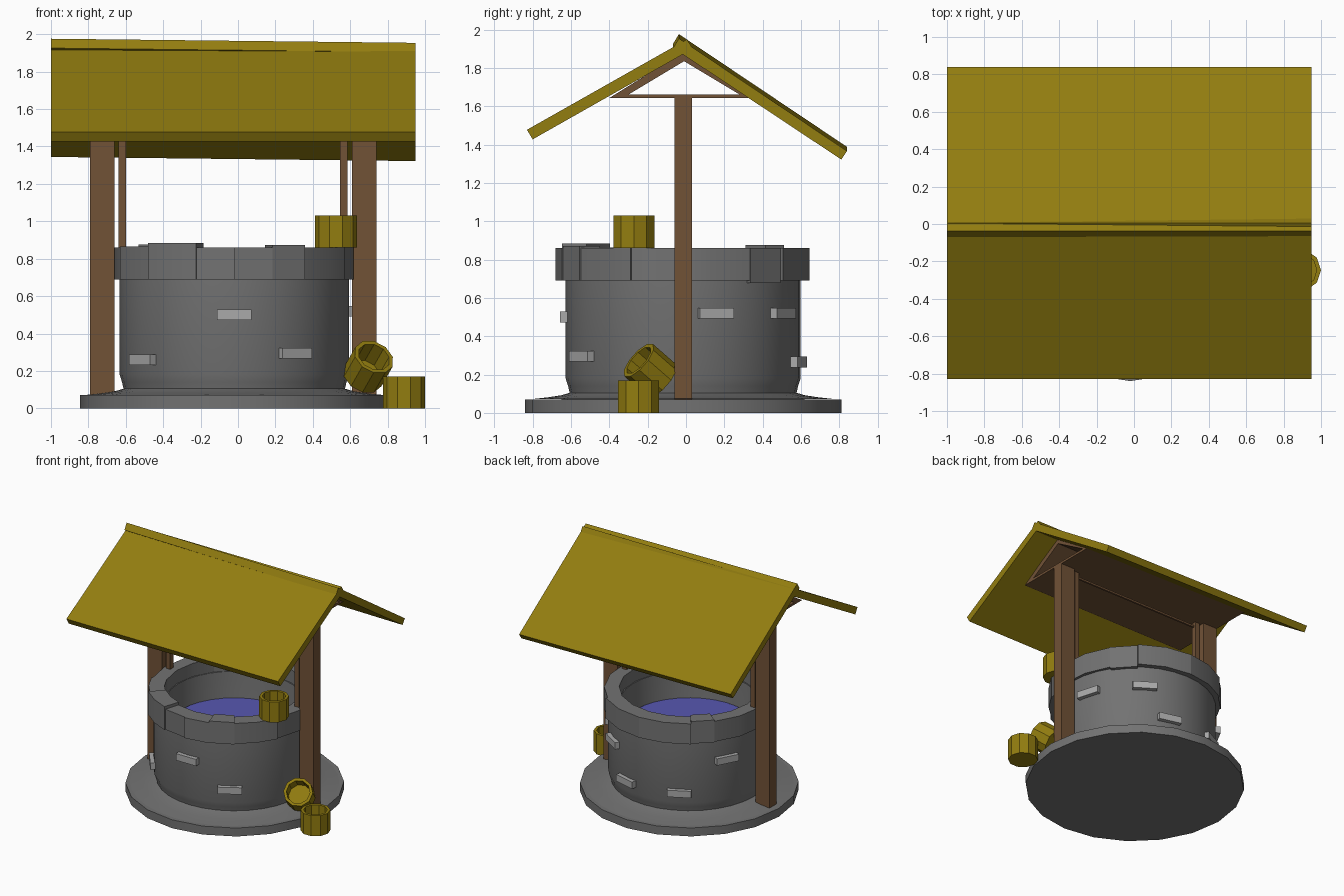
import bpy, bmesh, math
from mathutils import Vector, Matrix

if "Cube" in bpy.data.objects:
    bpy.data.objects.remove(bpy.data.objects["Cube"])

CX, CY = -0.02, -0.015  # axis of the round stonework


def material(name, rgb):
    m = bpy.data.materials.new(name)
    m.diffuse_color = (*rgb, 1)
    m.use_nodes = True
    m.node_tree.nodes["Principled BSDF"].inputs["Base Color"].default_value = m.diffuse_color
    return m


THATCH = material("thatch", (0.29, 0.205, 0.005))
WOOD = material("wood", (0.165, 0.084, 0.037))
WATER = material("water", (0.095, 0.095, 0.434))
STONE = material("dark_stone", (0.17, 0.17, 0.17))
BRICK = material("light_stone", (0.40, 0.40, 0.40))


def finish(name, bm, mat=None, smooth=False):
    bmesh.ops.remove_doubles(bm, verts=bm.verts, dist=1e-5)
    bmesh.ops.recalc_face_normals(bm, faces=bm.faces)
    me = bpy.data.meshes.new(name)
    bm.to_mesh(me)
    bm.free()
    ob = bpy.data.objects.new(name, me)
    bpy.context.collection.objects.link(ob)
    if mat:
        me.materials.append(mat)
    if smooth:
        bpy.ops.object.select_all(action='DESELECT')
        ob.select_set(True)
        bpy.context.view_layer.objects.active = ob
        bpy.ops.object.shade_smooth_by_angle(angle=math.radians(60))
    return ob


def box(name, center, size, mat=None, turn=0.0):
    bm = bmesh.new()
    bmesh.ops.create_cube(bm, size=1, matrix=Matrix.Translation(center)
                          @ Matrix.Rotation(turn, 4, 'Z') @ Matrix.Diagonal((*size, 1)))
    return finish(name, bm, mat)


def lathe(name, profile, sides, place, mat=None, smooth=False):
    """Revolve an (r, z) profile around z."""
    bm = bmesh.new()
    vs = [bm.verts.new((r, 0, z)) for r, z in profile]
    es = [bm.edges.new(p) for p in zip(vs, vs[1:])]
    bmesh.ops.spin(bm, geom=vs + es, cent=(0, 0, 0), axis=(0, 0, 1),
                   angle=2 * math.pi, steps=sides, use_merge=True)
    bm.transform(place)
    return finish(name, bm, mat, smooth)


def extrude_x(name, profile, x0, x1, mat, tilt=0.0):
    """Sweep a closed (y, z) profile along x, with a z drop at each end."""
    bm = bmesh.new()
    a = [bm.verts.new((x0, y, z + tilt)) for y, z in profile]
    b = [bm.verts.new((x1, y, z - tilt)) for y, z in profile]
    bm.faces.new(a)
    bm.faces.new(b)
    for i in range(len(a)):
        j = (i + 1) % len(a)
        bm.faces.new((a[i], a[j], b[j], b[i]))
    return finish(name, bm, mat)


def arc_block(name, a0, a1, r0, r1, z0, z1):
    """A curved rim stone between two angles in degrees."""
    bm = bmesh.new()
    n = max(1, round((a1 - a0) / 17))
    rings = []
    for i in range(n + 1):
        a = math.radians(a0 + (a1 - a0) * i / n)
        rings.append([bm.verts.new((CX + r * math.cos(a), CY + r * math.sin(a), z))
                      for r, z in ((r0, z0), (r1, z0), (r1, z1), (r0, z1))])
    for p, q in zip(rings, rings[1:]):
        for k in range(4):
            m = (k + 1) % 4
            bm.faces.new((p[k], p[m], q[m], q[k]))
    bm.faces.new(rings[0])
    bm.faces.new(rings[-1])
    return finish(name, bm, STONE, True)


centre = Matrix.Translation((CX, CY, 0))

# Round foot slab and the well wall with its coved bottom
lathe("foot_slab", [(0, 0), (0.825, 0), (0.825, 0.07), (0, 0.075)], 20, centre, STONE, True)
lathe("well_wall", [(0.79, 0.072), (0.70, 0.082), (0.635, 0.092), (0.592, 0.105),
                    (0.60, 0.14), (0.613, 0.18), (0.613, 0.75), (0.52, 0.75),
                    (0.51, 0.60), (0.48, 0.30), (0, 0.30)], 32, centre, STONE, True)
lathe("water", [(0.495, 0.54), (0, 0.54)], 32, centre, WATER)

# Rim stones: start angle, end angle, outer radius, bottom, top
RIM = [(226, 252, 0.665, 0.69, 0.884), (252, 270, 0.655, 0.69, 0.86),
       (270, 288, 0.665, 0.69, 0.86), (288, 305, 0.66, 0.69, 0.872),
       (305, 335, 0.65, 0.69, 0.86), (335, 393, 0.64, 0.69, 0.86),
       (33, 52, 0.645, 0.677, 0.86), (52, 90, 0.66, 0.69, 0.86),
       (90, 126, 0.66, 0.69, 0.86), (126, 142, 0.65, 0.69, 0.875),
       (142, 200, 0.642, 0.69, 0.86), (200, 226, 0.65, 0.69, 0.864)]
for i, (a0, a1, r, z0, z1) in enumerate(RIM):
    arc_block(f"rim_stone_{i + 1}", a0, a1, 0.53, r, z0, z1)

# Raised bricks on the wall: angle, height
BRICKS = [(270, 0.50), (218, 0.26), (301.6, 0.295), (16, 0.52),
          (57, 0.52), (75, 0.265), (118, 0.265), (152, 0.52)]
for i, (deg, z) in enumerate(BRICKS):
    a = math.radians(deg)
    box(f"wall_brick_{i + 1}",
        (CX + 0.608 * math.cos(a), CY + 0.608 * math.sin(a), z),
        (0.07, 0.185, 0.056), BRICK, a)

# Main posts and the thin inner struts
for side, xp, xs in (("left", -0.725, -0.62), ("right", 0.675, 0.565)):
    box(f"{side}_post", (xp, -0.015, 0.86), (0.13, 0.09, 1.58), WOOD)
    box(f"{side}_strut", (xs, -0.015, 1.21), (0.04, 0.04, 0.88), WOOD)
box("cross_rod", (-0.0275, -0.015, 1.61), (1.16, 0.015, 0.015), WOOD)

# Hollow triangular roof frame
extrude_x("frame_floor", [(-0.40, 1.643), (0.36, 1.643), (0.33, 1.662), (-0.37, 1.662)],
          -0.79, 0.74, WOOD)
extrude_x("frame_front", [(-0.40, 1.643), (-0.31, 1.655), (-0.01, 1.835), (-0.01, 1.885)],
          -0.79, 0.74, WOOD)
extrude_x("frame_back", [(0.36, 1.643), (0.29, 1.655), (-0.01, 1.835), (-0.01, 1.885)],
          -0.79, 0.74, WOOD)

# Roof slopes, the back one slightly crooked and lapping over the ridge
extrude_x("roof_front", [(-0.83, 1.477), (-0.80, 1.427), (0.035, 1.900), (0.005, 1.949)],
          -1.0, 0.95, THATCH)
extrude_x("roof_back", [(-0.037, 1.965), (-0.067, 1.915), (0.81, 1.333), (0.84, 1.377)],
          -1.0, 0.95, THATCH, 0.011)

# Ten-sided open buckets
BUCKET = [(0, 0), (0.1125, 0), (0.1125, 0.17), (0.09, 0.17), (0.09, 0.03), (0, 0.03)]
lean = Vector((0.06, -0.12, 0.105)).to_track_quat('Z', 'Y').to_matrix().to_4x4()
lathe("rim_bucket", BUCKET, 10, Matrix.Translation((0.523, -0.272, 0.86)), THATCH)
lathe("ground_bucket", BUCKET, 10, Matrix.Translation((0.887, -0.247, 0)), THATCH)
lathe("leaning_bucket", BUCKET, 10, Matrix.Translation((0.667, -0.127, 0.17)) @ lean, THATCH)
